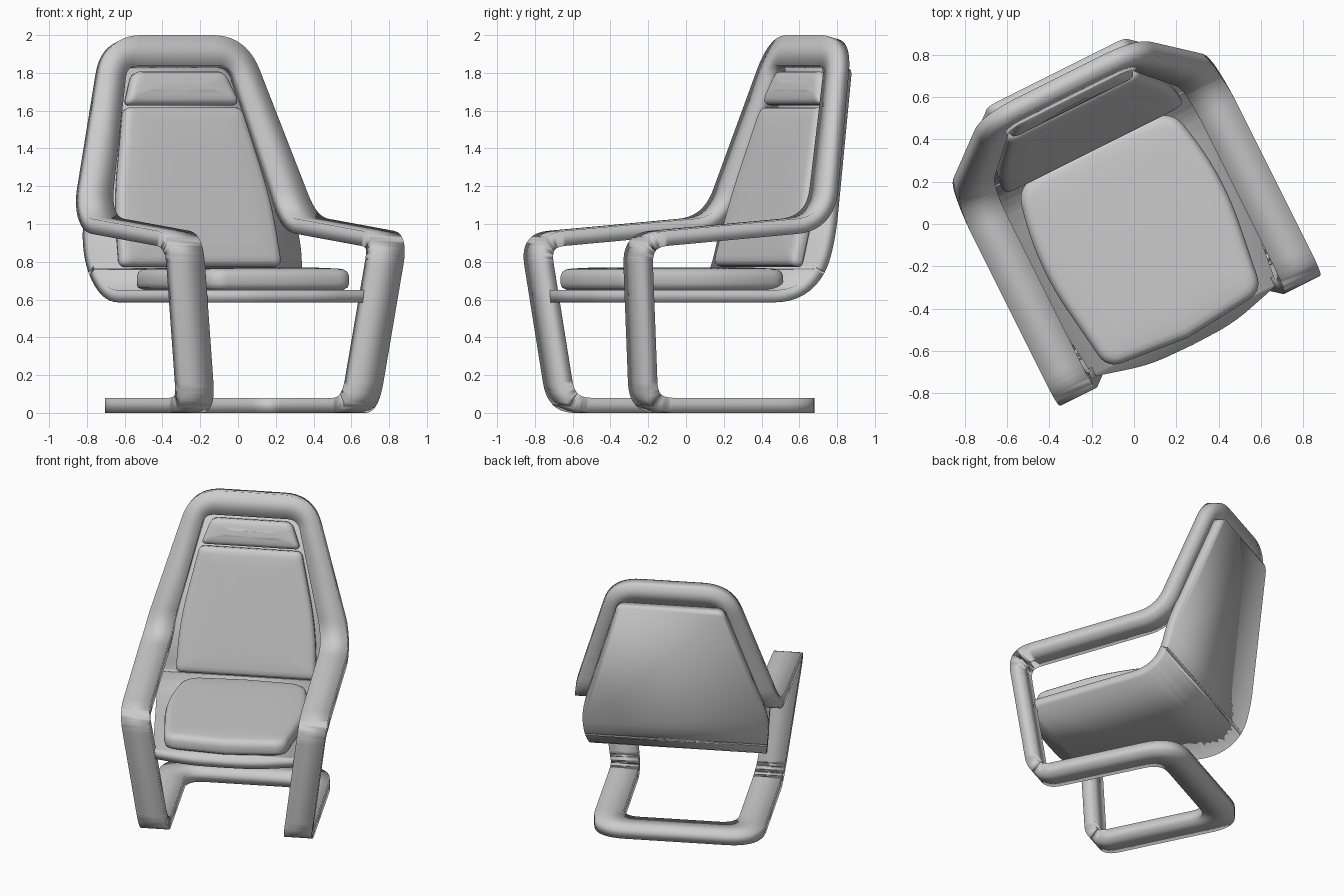
import bpy, bmesh, math
from mathutils import Matrix, Vector

if "Cube" in bpy.data.objects:
    bpy.data.objects.remove(bpy.data.objects["Cube"])

# One warm-neutral grey for everything
grey = bpy.data.materials.new("plain_grey")
grey.use_nodes = True
GREY = (0.6, 0.6, 0.6, 1)
grey.diffuse_color = GREY
grey.node_tree.nodes["Principled BSDF"].inputs["Base Color"].default_value = GREY

# The chair is turned on the floor
PLACE = Matrix.Translation((-0.01, 0, 0)) @ Matrix.Rotation(math.radians(26.57), 4, "Z")
LEAN = 0.26


def rounded(points, cuts, n=10):
    """Round each inner corner of an open 2D path, starting cut away from it."""
    pts = [Vector(p) for p in points]
    out = [pts[0]]
    for a, b, c, cut in zip(pts, pts[1:], pts[2:], cuts):
        p, q = b + (a - b).normalized() * cut, b + (c - b).normalized() * cut
        for i in range(n + 1):
            t = i / n
            out.append(p * (1 - t) ** 2 + b * 2 * t * (1 - t) + q * t * t)
    return out + [pts[-1]]


def mirrored(half):
    return half + [Vector((-p.x, p.y)) for p in reversed(half[1:-1])]


class Profile:
    """A bent side profile (y, z) measured by arc length."""

    def __init__(self, points, cuts):
        self.pts = rounded(points, cuts)
        self.s = [0]
        for a, b in zip(self.pts, self.pts[1:]):
            self.s.append(self.s[-1] + (b - a).length)
        self.corners = [min(zip(self.pts, self.s), key=lambda e: (e[0] - Vector(p)).length)[1]
                        for p in points]

    def at(self, s):
        for i in range(len(self.s) - 1):
            if s <= self.s[i + 1] or i == len(self.s) - 2:
                t = (s - self.s[i]) / (self.s[i + 1] - self.s[i])
                return self.pts[i].lerp(self.pts[i + 1], t)


def finish(name, bm, angle):
    mesh = bpy.data.meshes.new(name)
    bm.to_mesh(mesh)
    bm.free()
    mesh.materials.append(grey)
    obj = bpy.data.objects.new(name, mesh)
    bpy.context.collection.objects.link(obj)
    obj.matrix_world = PLACE
    bpy.ops.object.select_all(action="DESELECT")
    obj.select_set(True)
    bpy.context.view_layer.objects.active = obj
    bpy.ops.object.shade_smooth_by_angle(angle=math.radians(angle))
    return obj


def bent_sheet(name, profile, outer, inner, thickness):
    """Cut a flat outline, then bend it along the profile and thicken it."""
    bm = bmesh.new()
    o = [bm.verts.new((p.x, p.y, 0)) for p in outer]
    if inner:
        i = [bm.verts.new((p.x, p.y, 0)) for p in inner]
        for k in range(len(o)):
            j = (k + 1) % len(o)
            bm.faces.new((o[k], o[j], i[j], i[k]))
    else:
        bm.faces.new(o)
    for s in profile.s[1:-1]:
        bmesh.ops.bisect_plane(bm, geom=bm.verts[:] + bm.edges[:] + bm.faces[:],
                               plane_co=(0, s, 0), plane_no=(0, 1, 0), dist=1e-5)
    bm.normal_update()
    for f in bm.faces:
        if f.normal.z < 0:
            f.normal_flip()
    for v in bm.verts:
        p = profile.at(v.co.y)
        v.co = (v.co.x, p.x, p.y)
    obj = finish(name, bm, 35)
    mod = obj.modifiers.new("thickness", "SOLIDIFY")
    mod.thickness, mod.offset, mod.use_even_offset = thickness, -1, True
    return obj


def cushion(name, half, thickness, origin, up):
    """Loft a pillow from scaled copies of its outline."""
    outline = mirrored(half)
    mid = Vector((0, (half[0].y + half[-1].y) / 2))
    t = Vector(up).normalized()
    n = Vector((1, 0, 0)).cross(t)
    bm = bmesh.new()
    rings = []
    for inset, h in ((.03, 0), (.006, .12), (0, .3), (0, .6), (.008, .8),
                     (.025, .91), (.05, .95), (.14, .985), (.24, 1)):
        ring = []
        for p in outline:
            d = p - mid
            kx = 1 - inset / max(q.x for q in half)
            ky = 1 - inset / abs(mid.y - half[0].y) * (.75 if inset > .1 else 1)
            ky = max(ky, .2)
            ring.append(bm.verts.new(Vector(origin) + Vector((d.x * kx, 0, 0))
                                     + t * (mid.y + d.y * ky) + n * (h * thickness)))
        rings.append(ring)
    for a, b in zip(rings, rings[1:]):
        for k in range(len(a)):
            j = (k + 1) % len(a)
            bm.faces.new((a[k], a[j], b[j], b[k]))
    bm.faces.new(rings[-1])
    bm.faces.new(list(reversed(rings[0])))
    return finish(name, bm, 60)


# Frame: one looped band forming base, legs, arms and back hoop
band = Profile([(.55, 0), (-.53, 0), (-.635, .95), (.455, 1.04), (.70, 2.0)],
               [.16, .17, .15])
base, foot, arm, bend, top = band.corners
outer = rounded([(0, base), (.58, base), (.58, foot), (.70, arm), (.70, bend),
                 (.41, top), (0, top)], [.24, .1, .1, .15, .2])
inner = rounded([(0, base + .19), (.39, base + .19), (.39, foot), (.51, arm), (.51, bend),
                 (.315, top - .165), (0, top - .165)], [.12, .1, .1, .15, .07])
bent_sheet("frame", band, mirrored(outer), mirrored(inner), .08)

# Shell: seat plate bending up into the backrest
plate = Profile([(-.64, .65), (.43, .65), (.74, 1.84)], [.2])
front, corner, tip = plate.corners
shell = rounded([(0, front), (.22, front + .005), (.485, front + .075), (.60, corner),
                 (.645, corner + .24), (.36, tip), (0, tip)], [.1, .01, .1, .16, .05])
bent_sheet("seat_shell", plate, mirrored(shell), None, .065)

# Cushions
seat = rounded([(0, -.60), (.41, -.56), (.49, .02), (.41, .40), (0, .42)],
               [.08, .25, .1])
cushion("seat_cushion", seat, .12, (0, 0, .65), (0, 1, 0))

back_origin = (0, .47 - LEAN * .8, 0)
stretch = math.hypot(1, LEAN)
back = rounded([(0, .765 * stretch), (.475, .765 * stretch), (.46, 1.1 * stretch),
                (.345, 1.605 * stretch), (0, 1.605 * stretch)], [.04, .2, .04])
cushion("back_cushion", back, .085, back_origin, (0, LEAN, 1))

head = rounded([(0, 1.62 * stretch), (.335, 1.62 * stretch), (.27, 1.795 * stretch),
                (0, 1.795 * stretch)], [.035, .05])
cushion("head_cushion", head, .085, back_origin, (0, LEAN, 1))
